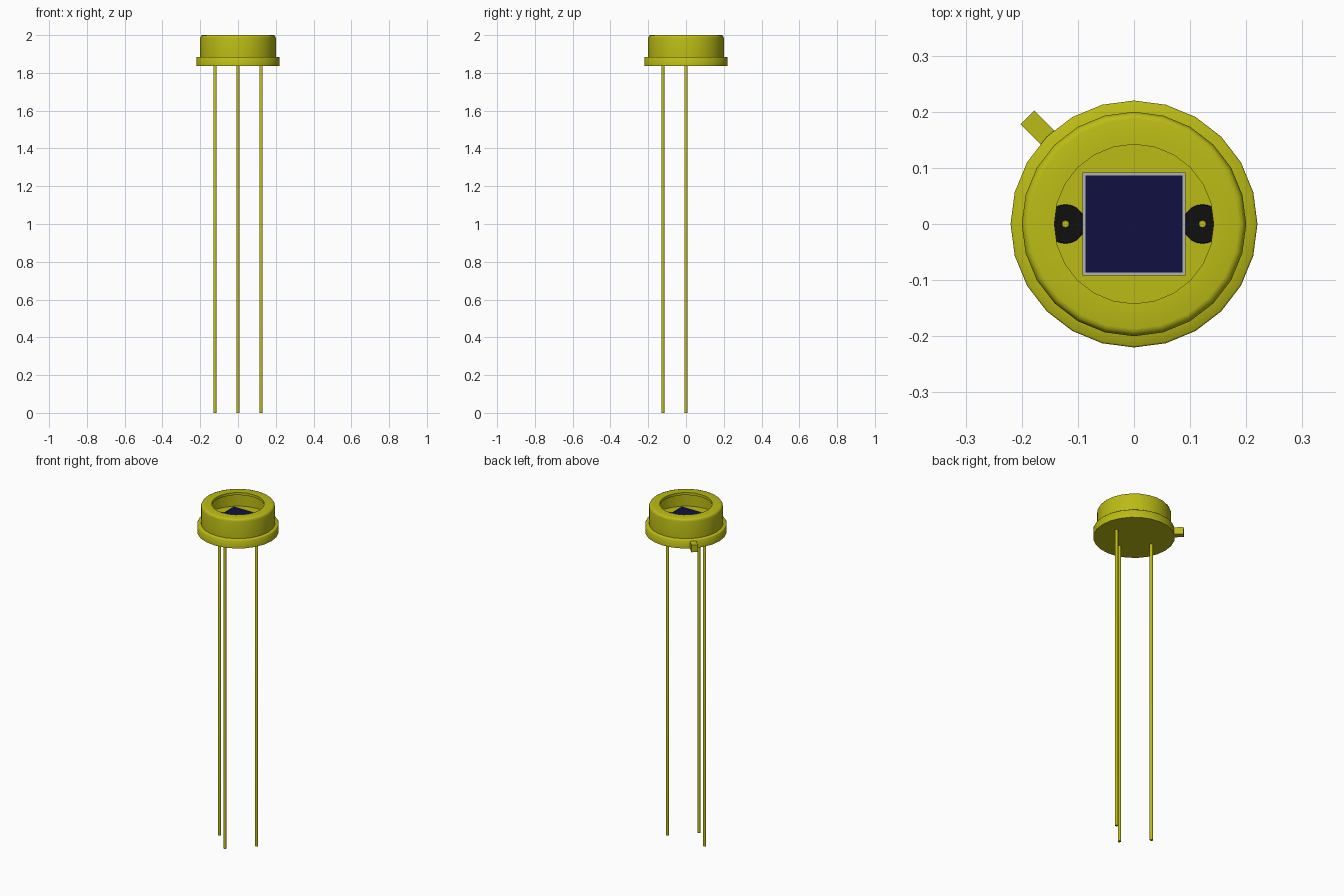
import bpy, bmesh, math
from mathutils import Matrix, Vector

if "Cube" in bpy.data.objects:
    bpy.data.objects.remove(bpy.data.objects["Cube"], do_unlink=True)


def material(name, rgb):
    m = bpy.data.materials.new(name)
    m.use_nodes = True
    m.diffuse_color = (*rgb, 1)
    m.node_tree.nodes["Principled BSDF"].inputs["Base Color"].default_value = (*rgb, 1)
    return m


GOLD = material("gold plating", (0.50, 0.50, 0.008))
GREY = material("silver grey", (0.45, 0.45, 0.45))
NAVY = material("dark navy", (0.005, 0.005, 0.052))
BLACK = material("black glass", (0.005, 0.005, 0.005))


def finish(name, bm, mat, smooth=None):
    bmesh.ops.recalc_face_normals(bm, faces=bm.faces[:])
    me = bpy.data.meshes.new(name)
    bm.to_mesh(me)
    bm.free()
    me.materials.append(mat)
    ob = bpy.data.objects.new(name, me)
    bpy.context.collection.objects.link(ob)
    if smooth:
        bpy.ops.object.select_all(action='DESELECT')
        ob.select_set(True)
        bpy.context.view_layer.objects.active = ob
        bpy.ops.object.shade_smooth_by_angle(angle=math.radians(smooth))
    return ob


def lathe(name, profile, mat, closed=False, at=(0, 0), sides=24, smooth=50):
    """Revolve (radius, z) points around a vertical axis."""
    bm = bmesh.new()
    vs = [bm.verts.new((r, 0, z)) for r, z in profile]
    edges = [bm.edges.new(p) for p in zip(vs, vs[1:])]
    if closed:
        edges.append(bm.edges.new((vs[-1], vs[0])))
    bmesh.ops.spin(bm, geom=vs + edges, cent=(0, 0, 0), axis=(0, 0, 1),
                   angle=math.tau, steps=sides, use_duplicate=False)
    bmesh.ops.remove_doubles(bm, verts=bm.verts[:], dist=1e-5)
    bmesh.ops.translate(bm, verts=bm.verts[:], vec=(*at, 0))
    return finish(name, bm, mat, smooth)


def box(name, lo, hi, mat, turn=0):
    bm = bmesh.new()
    lo, hi = Vector(lo), Vector(hi)
    bmesh.ops.create_cube(bm, size=1, matrix=Matrix.Rotation(turn, 4, 'Z')
                          @ Matrix.Translation((lo + hi) / 2)
                          @ Matrix.Diagonal((*(hi - lo), 1)))
    return finish(name, bm, mat)


BASE, RIM, FLOOR = 1.836, 1.885, 1.9

# Header disc with its raised floor
lathe("header_base", [(0, BASE), (0.22, BASE), (0.22, RIM - 0.003), (0.217, RIM),
                      (0.184, RIM), (0.184, FLOOR), (0, FLOOR)], GOLD)

# Open-topped can with a rounded shoulder and an inward lip
lathe("can", [(0.2, RIM), (0.2, 1.984), (0.198, 1.992), (0.194, 1.998), (0.187, 2.0),
              (0.142, 2.0), (0.142, 1.985), (0.184, 1.985), (0.184, RIM)], GOLD, closed=True)

# Locating tab on the flange
box("locating_tab", (0.19, -0.0175, BASE), (0.269, 0.0175, 1.878), GOLD, math.radians(135))

# Sensor chip: grey carrier with a dark active area
box("chip_carrier", (-0.092, -0.092, FLOOR), (0.092, 0.092, 1.924), GREY)
box("chip_active_area", (-0.086, -0.086, 1.924), (0.086, 0.086, 1.926), NAVY)

# Two insulated leads that pass through the floor
for side, x in (("left", 0.122), ("right", -0.122)):
    lathe(side + "_glass_seal", [(0, FLOOR), (0.035, FLOOR), (0.034, FLOOR + 0.004),
                                 (0, FLOOR + 0.005)], BLACK, at=(x, 0), sides=20)
    lathe(side + "_lead", [(0, 0), (0.009, 0), (0.009, FLOOR), (0.006, FLOOR + 0.006),
                           (0, FLOOR + 0.006)], GOLD, at=(x, 0), sides=12)

# Ground lead joined to the underside
lathe("ground_lead", [(0, 0), (0.009, 0), (0.009, BASE + 0.01), (0, BASE + 0.01)],
      GOLD, at=(0, -0.122), sides=12)
